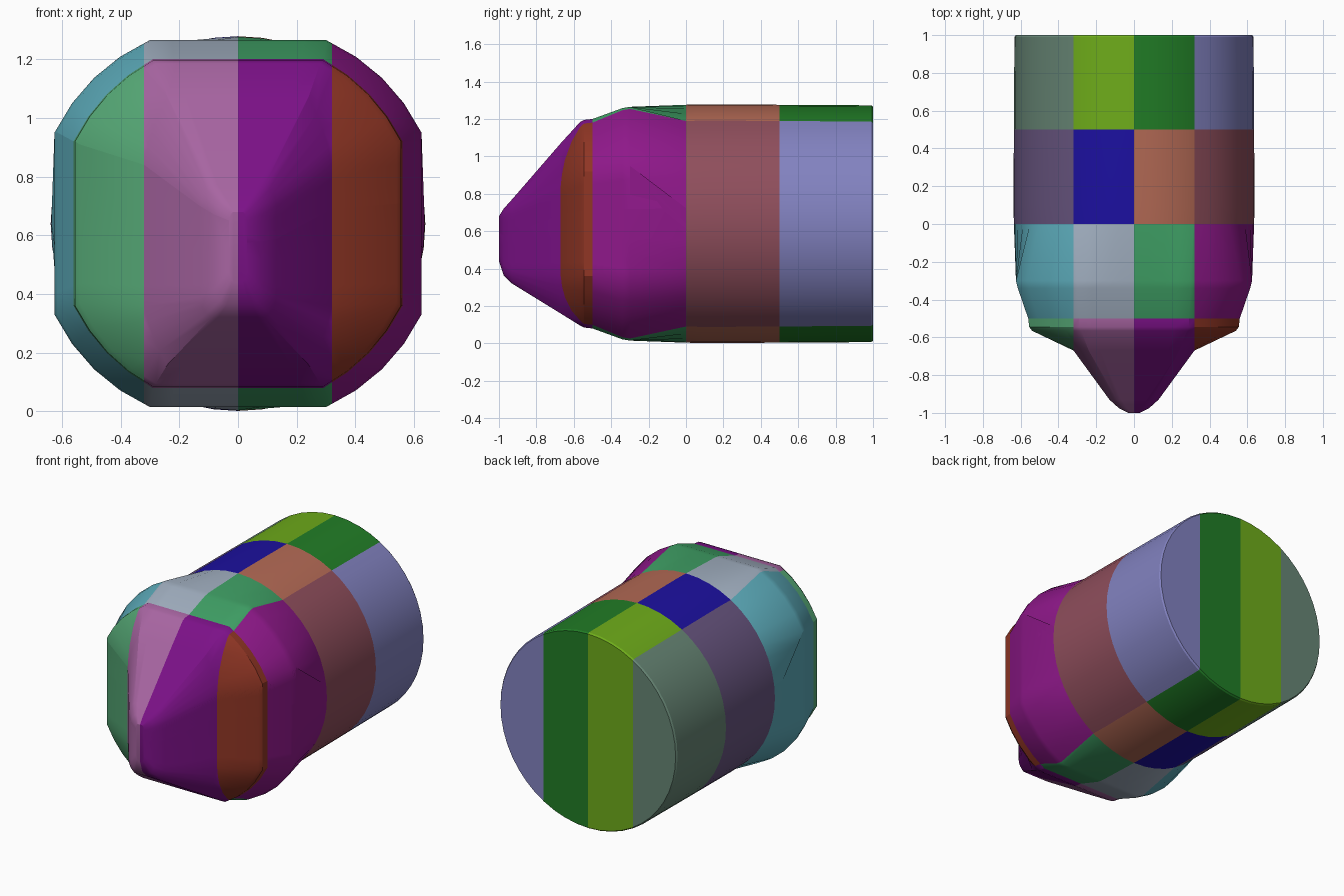
import bpy
import bmesh
from math import sin, cos, pi, radians
from mathutils import Vector

cube = bpy.data.objects.get("Cube")
if cube:
    bpy.data.objects.remove(cube, do_unlink=True)

STEPS = 4          # points per 30 degree span of a section
MID_Z = 0.64


def round_section(y, r):
    """Circular section, walked from the top round towards +x."""
    n = STEPS * 12
    return [Vector((r * sin(2 * pi * i / n), y, MID_Z + r * cos(2 * pi * i / n)))
            for i in range(n)]


def quarter(y, w, flat, end, corner, bulge):
    """Flat, bowed corner and straight side, from the crown to the waist."""
    mid = MID_Z if w > 0.3 else MID_Z - 0.09
    a, b = Vector((flat, y, end)), Vector((w, y, corner))
    out = Vector((abs(end - corner), 0, (w - flat) * (1 if end > corner else -1)))
    out.normalize()
    pts = []
    for i in range(STEPS * 3 + 1):
        s, t = divmod(i, STEPS)
        t /= STEPS
        if s == 0:
            pts.append(Vector((flat * t, y, end)))
        elif s == 1:
            pts.append(a.lerp(b, t) + out * bulge * 4 * t * (1 - t))
        else:
            pts.append(Vector((w, y, corner + (mid - corner) * t)))
    return pts


def box_section(y, w, flat, top, bottom, high, low, bulge):
    """Rounded octagonal section with the same point count as the round one."""
    half = quarter(y, w, flat, top, high, bulge)
    half += quarter(y, w, flat, bottom, low, bulge)[-2::-1]
    return half + [Vector((-p.x, p.y, p.z)) for p in half[-2:0:-1]]


# Sections from nose tip to tail
sections = [
    box_section(-1.0, 0.03, 0.02, 0.68, 0.44, 0.65, 0.48, 0.003),
    box_section(-0.975, 0.08, 0.05, 0.72, 0.365, 0.67, 0.42, 0.008),
    box_section(-0.93, 0.13, 0.09, 0.77, 0.32, 0.7, 0.39, 0.01),
    box_section(-0.67, 0.32, 0.24, 1.07, 0.16, 0.84, 0.36, 0.01),
    box_section(-0.565, 0.54, 0.28, 1.185, 0.095, 0.91, 0.37, 0.03),
    box_section(-0.545, 0.555, 0.29, 1.195, 0.085, 0.92, 0.36, 0.03),
    box_section(-0.5, 0.56, 0.29, 1.2, 0.08, 0.92, 0.36, 0.03),
    box_section(-0.34, 0.615, 0.3, 1.258, 0.022, 0.95, 0.33, 0.04),
    box_section(-0.3, 0.625, 0.3, 1.265, 0.015, 0.95, 0.33, 0.04),
    round_section(0.0, 0.636), round_section(0.1, 0.638),
    round_section(0.5, 0.636), round_section(0.99, 0.633),
    round_section(1.0, 0.626),
]

# Whole body lofted through the sections
body = bmesh.new()
rings = [[body.verts.new(p) for p in sec] for sec in sections]
for r0, r1 in zip(rings, rings[1:]):
    for i in range(len(r0)):
        j = (i + 1) % len(r0)
        body.faces.new((r0[i], r0[j], r1[j], r1[i]))
body.faces.new(rings[0])
body.faces.new(rings[-1])
bmesh.ops.recalc_face_normals(body, faces=body.faces)


def slice_off(bm, axis, at, keep):
    """Keep the part on one side of a plane and close the cut."""
    co, no = Vector((0, 0, 0)), Vector((0, 0, 0))
    co[axis], no[axis] = at, -keep
    bmesh.ops.bisect_plane(bm, geom=bm.verts[:] + bm.edges[:] + bm.faces[:],
                           dist=1e-5, plane_co=co, plane_no=no, clear_outer=True)
    open_edges = [e for e in bm.edges if e.is_boundary]
    if open_edges:
        bmesh.ops.holes_fill(bm, edges=open_edges, sides=0)


def linear(c):
    return c / 12.92 if c <= 0.04045 else ((c + 0.055) / 1.055) ** 2.4


def paint(name, code):
    rgb = [linear(v / 255) for v in bytes.fromhex(code)]
    mat = bpy.data.materials.new(name)
    mat.use_nodes = True
    mat.diffuse_color = (*rgb, 1)
    shader = next(n for n in mat.node_tree.nodes if n.type == 'BSDF_PRINCIPLED')
    shader.inputs["Base Color"].default_value = (*rgb, 1)
    shader.inputs["Roughness"].default_value = 0.6
    return mat


# Coloured blocks: one row per body stage, columns from right to left
columns = ["right_outer", "right_inner", "left_inner", "left_outer"]
rows = {
    "nose": "54a674 a865a2 7c1188 8f3524",
    "shoulder": "5cabba a0aebf 3fa065 8f188a",
    "barrel_front": "685580 1c10a0 b46a55 8f4e5c",
    "tail": "678675 6eac1a 217d26 8282c0",
}
x_cuts = [None, -0.32, 0.0, 0.32, None]
y_cuts = [None, -0.5, 0.0, 0.5, None]

for r, (stage, codes) in enumerate(rows.items()):
    for c, code in enumerate(codes.split()):
        bm = body.copy()
        for axis, lo, hi in ((1, y_cuts[r], y_cuts[r + 1]), (0, x_cuts[c], x_cuts[c + 1])):
            if lo is not None:
                slice_off(bm, axis, lo, 1)
            if hi is not None:
                slice_off(bm, axis, hi, -1)
        bmesh.ops.recalc_face_normals(bm, faces=bm.faces)
        name = f"{stage}_{columns[c]}"
        mesh = bpy.data.meshes.new(name)
        bm.to_mesh(mesh)
        bm.free()
        mesh.materials.append(paint(name + "_paint", code))
        block = bpy.data.objects.new(name, mesh)
        bpy.context.collection.objects.link(block)
        bpy.ops.object.select_all(action='DESELECT')
        block.select_set(True)
        bpy.context.view_layer.objects.active = block
        bpy.ops.object.shade_smooth_by_angle(angle=radians(30))
body.free()
